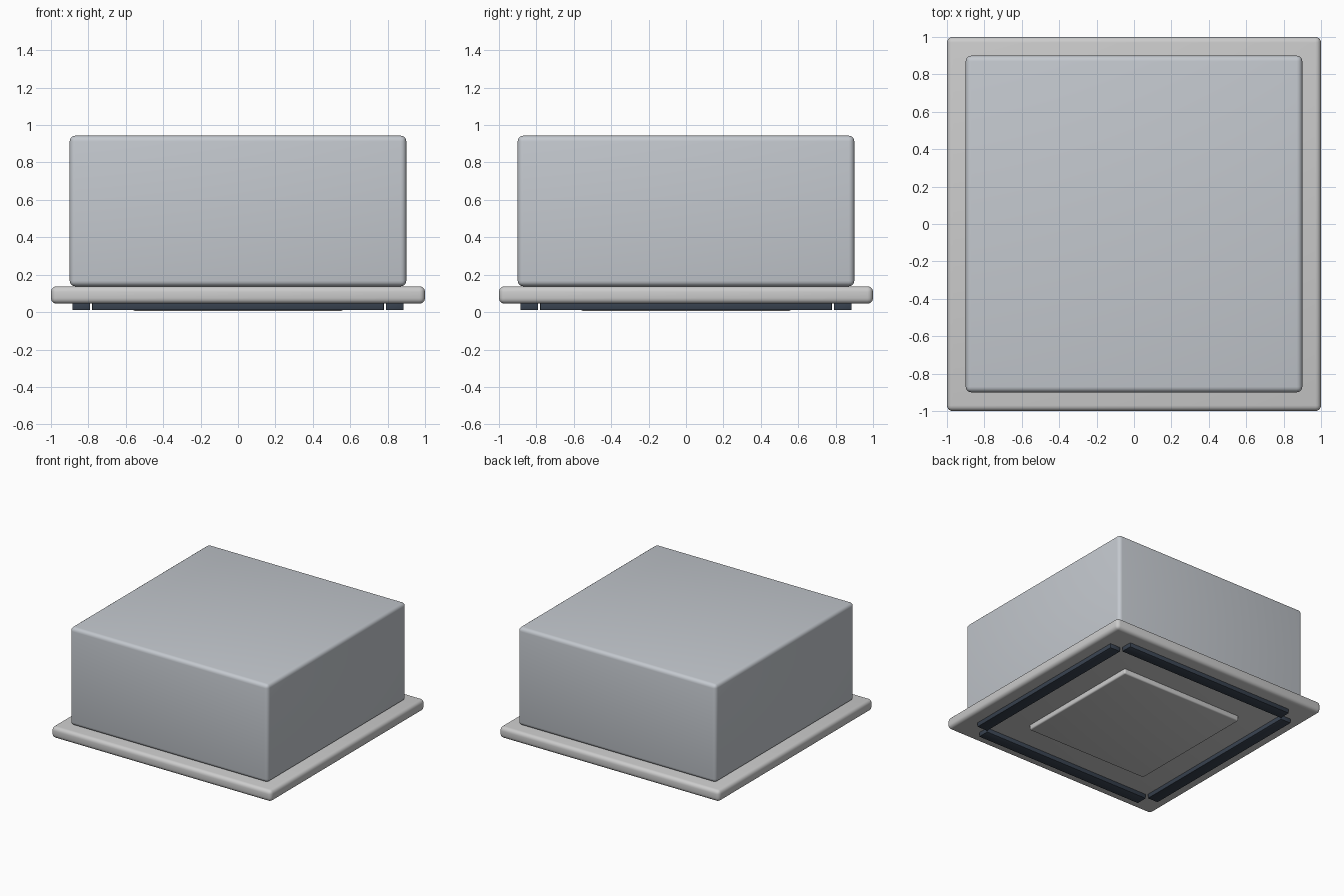
import bpy
import math

if "Cube" in bpy.data.objects:
    bpy.data.objects.remove(bpy.data.objects["Cube"])


def material(name, rgb):
    m = bpy.data.materials.new(name)
    m.diffuse_color = (*rgb, 1)
    m.use_nodes = True
    m.node_tree.nodes["Principled BSDF"].inputs["Base Color"].default_value = m.diffuse_color
    return m


casing_mat = material("casing_metal", (0.55, 0.58, 0.62))
vent_mat = material("dark_vent", (0.04, 0.055, 0.08))


def rounded_box(name, centre, size_xy, z0, z1, bevel, mat=None, segments=4):
    """Box between heights z0 and z1 with rounded edges."""
    bpy.ops.mesh.primitive_cube_add(
        size=1, location=(centre[0], centre[1], (z0 + z1) / 2))
    ob = bpy.context.object
    ob.name = name
    ob.scale = (size_xy[0], size_xy[1], z1 - z0)
    bpy.ops.object.transform_apply(location=False, rotation=False, scale=True)
    mod = ob.modifiers.new("bevel", 'BEVEL')
    mod.width = bevel
    mod.segments = segments
    bpy.ops.object.modifier_apply(modifier=mod.name)
    bpy.ops.object.shade_smooth_by_angle(angle=math.radians(35))
    if mat:
        ob.data.materials.append(mat)
    return ob


# Main casing above the ceiling
rounded_box("casing", (0, 0), (1.8, 1.8), 0.138, 0.943, 0.03, casing_mat)

# Wide fascia plate
rounded_box("fascia", (0, 0), (2, 2), 0.045, 0.138, 0.03)

# Raised intake panel in the middle of the underside
rounded_box("intake_panel", (0, 0), (1.12, 1.12), 0.005, 0.07, 0.012)

# Four outlet vanes around the intake panel
for side, s in (("positive", 1), ("negative", -1)):
    rounded_box(f"vane_x_{side}", (0.838 * s, 0), (0.095, 1.56),
                0.01, 0.06, 0.004, vent_mat, 2)
    rounded_box(f"vane_y_{side}", (0, 0.838 * s), (1.56, 0.095),
                0.01, 0.06, 0.004, vent_mat, 2)
